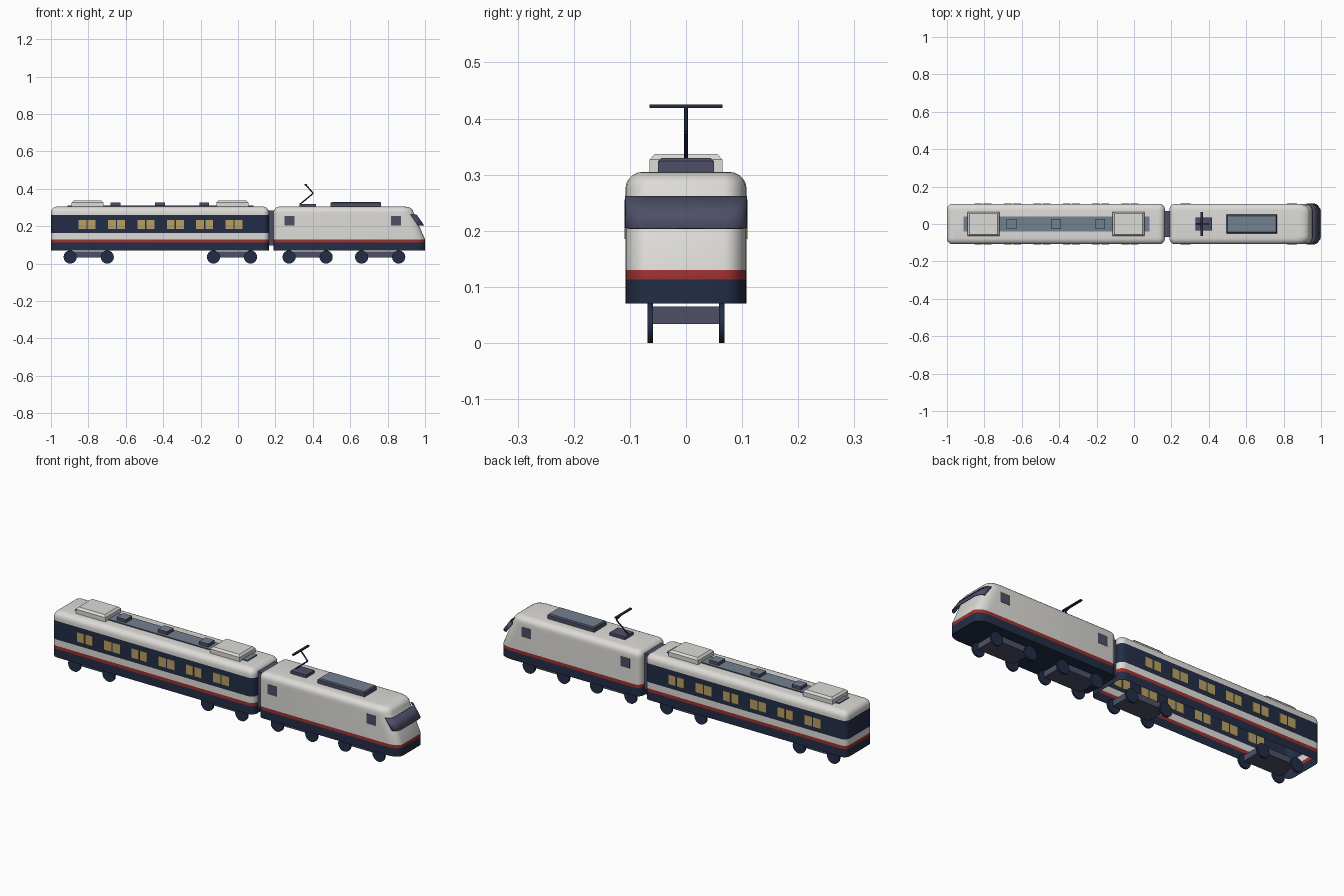
import bpy, bmesh, math
from mathutils import Vector

if "Cube" in bpy.data.objects:
    bpy.data.objects.remove(bpy.data.objects["Cube"])


def material(name, rgb):
    m = bpy.data.materials.new(name)
    m.use_nodes = True
    m.diffuse_color = (*rgb, 1)
    m.node_tree.nodes["Principled BSDF"].inputs["Base Color"].default_value = (*rgb, 1)
    return m


WHITE = material("warm white", (0.72, 0.71, 0.68))
NAVY = material("navy", (0.016, 0.026, 0.06))
RED = material("red", (0.33, 0.03, 0.027))
DARK = material("dark violet grey", (0.075, 0.078, 0.135))
SLATE = material("slate blue", (0.17, 0.22, 0.28))
AMBER = material("amber glass", (0.48, 0.35, 0.125))


def finish(name, bm, mats, rule=None, smooth=False):
    bmesh.ops.recalc_face_normals(bm, faces=bm.faces)
    if rule:
        for f in bm.faces:
            f.material_index = rule(f.calc_center_median(), f.normal)
    me = bpy.data.meshes.new(name)
    bm.to_mesh(me)
    bm.free()
    for m in mats:
        me.materials.append(m)
    ob = bpy.data.objects.new(name, me)
    bpy.context.collection.objects.link(ob)
    if smooth:
        bpy.ops.object.select_all(action='DESELECT')
        ob.select_set(True)
        bpy.context.view_layer.objects.active = ob
        bpy.ops.object.shade_smooth_by_angle(angle=math.radians(35))
    return ob


def corner(cx, cy, rx, ry, start, n):
    """Quarter ellipse of plan points, centred on cx, cy."""
    return [(cx + rx * math.cos(a), cy + ry * math.sin(a))
            for a in (start + math.pi / 2 * i / n for i in range(n + 1))]


def ring(z, x0, x1, w, r0, r1, ry0, ry1, n=5):
    """Rounded rectangle at height z; r0 at the low x end, r1 at the high x end."""
    q = math.pi / 2
    pts = (corner(x1 - r1, w - ry1, r1, ry1, 0, n) + corner(x0 + r0, w - ry0, r0, ry0, q, n)
           + corner(x0 + r0, ry0 - w, r0, ry0, 2 * q, n) + corner(x1 - r1, ry1 - w, r1, ry1, 3 * q, n))
    return [(x, y, z) for x, y in pts]


def loft(rings, floor=True):
    bm = bmesh.new()
    loops = [[bm.verts.new(p) for p in r] for r in rings]
    for a, b in zip(loops, loops[1:]):
        for i in range(len(a)):
            j = (i + 1) % len(a)
            bm.faces.new((a[i], a[j], b[j], b[i]))
    bm.faces.new(loops[-1])
    if floor:
        bm.faces.new(loops[0][::-1])
    return bm


def box(name, x0, x1, y0, y1, z0, z1, mats, chamfer=0.0, rule=None):
    def rect(z, d):
        return [(x0 + d, y0 + d, z), (x1 - d, y0 + d, z), (x1 - d, y1 - d, z), (x0 + d, y1 - d, z)]
    rings = [rect(z0, 0), rect(z1 - chamfer, 0)] + ([rect(z1, chamfer)] if chamfer else [])
    return finish(name, loft(rings), mats, rule)


def rod(name, a, b, r, mat, sides=8):
    a, b = Vector(a), Vector(b)
    d = b - a
    bm = bmesh.new()
    bmesh.ops.create_cone(bm, cap_ends=True, segments=sides, radius1=r, radius2=r, depth=d.length)
    bm.transform(d.to_track_quat('Z', 'Y').to_matrix().to_4x4())
    bmesh.ops.translate(bm, verts=bm.verts, vec=(a + b) / 2)
    return finish(name, bm, [mat], smooth=True)


W, SKIRT, STRIPE, BAND0, BAND1, SHOULDER, ROOF = 0.108, 0.113, 0.13, 0.163, 0.26, 0.275, 0.305
FLOOR, R = 0.07, 0.03
ARC = [math.pi / 2 * i / 5 for i in range(1, 6)]

# Coach shell, open underneath, painted in horizontal bands
rings = [ring(z, -1, 0.165, W, R, R, R, R) for z in (FLOOR, SKIRT, STRIPE, BAND0, BAND1, SHOULDER)]
for a in ARC:
    d = 0.032 * (1 - math.cos(a))
    r = R - 0.7 * d
    rings.append(ring(SHOULDER + R * math.sin(a), -1 + d, 0.165 - d, W - d, r, r, r, r))


def coach_paint(c, n):
    if c.z < SKIRT or BAND0 < c.z < BAND1:
        return 1
    return 2 if c.z < STRIPE else 0


def engine_paint(c, n):
    return 1 if c.z < SKIRT else 2 if c.z < STRIPE else 0


finish("coach_body", loft(rings, floor=False), [WHITE, NAVY, RED], coach_paint, True)

# Engine body with sloping nose
NOSE = [(FLOOR, 1.0), (SKIRT, 1.0), (STRIPE, 1.0), (0.205, 0.968), (BAND1, 0.945), (SHOULDER, 0.938)]
rings = [ring(z, 0.19, x, W, R, 0.065, R, 0.04) for z, x in NOSE]
for a in ARC:
    d = 0.032 * (1 - math.cos(a))
    r = R - 0.7 * d
    rings.append(ring(SHOULDER + R * math.sin(a), 0.19 + d, 0.938 - 1.5 * d, W - d,
                      r, 0.065 - d, r, 0.04 - 0.7 * d))
finish("engine_body", loft(rings), [WHITE, NAVY, RED], engine_paint, True)

# Wrap-round windscreen that stands proud at its lower edge
bm = bmesh.new()
edges = []
for z, x in ((0.205, 0.995), (0.262, 0.955)):
    rx, ry, w = 0.032, 0.04, W + 0.001
    pts = (corner(x - rx, ry - w, rx, ry, -math.pi / 2, 5) + corner(x - rx, w - ry, rx, ry, 0, 5))
    edges.append([bm.verts.new((px, py, z)) for px, py in pts])
low, high = edges
for i in range(len(low) - 1):
    bm.faces.new((low[i], low[i + 1], high[i + 1], high[i]))
screen = finish("windscreen", bm, [DARK], smooth=True)
thick = screen.modifiers.new("thickness", 'SOLIDIFY')
thick.thickness = 0.004
thick.offset = -1

# Gangway between the vehicles
box("gangway", 0.15, 0.205, -0.07, 0.07, 0.098, 0.285, [DARK])

# Side windows
for side, s in (("left", 1), ("right", -1)):
    y0, y1 = sorted((s * (W - 0.0005), s * (W + 0.0015)))
    for i in range(6):
        for k in (-1, 1):
            x = -0.807 + 0.1572 * i + k * 0.0245
            box("coach_window_" + side, x - 0.021, x + 0.021, y0, y1, 0.185, 0.234, [AMBER])
    for x in (0.275, 0.845):
        box("engine_window_" + side, x - 0.027, x + 0.027, y0, y1, 0.205, 0.256, [DARK])


def top_slate(c, n):
    return 1 if n.z > 0.9 else 0


# Coach roof equipment
box("roof_walkway", -0.912, 0.083, -0.04, 0.04, 0.302, 0.31, [DARK, SLATE], rule=top_slate)
for x in (-0.805, -0.03):
    box("roof_unit", x - 0.085, x + 0.085, -0.065, 0.065, 0.302, 0.337, [WHITE], 0.01)
for x in (-0.655, -0.417, -0.18):
    box("roof_vent", x - 0.026, x + 0.026, -0.026, 0.026, 0.305, 0.327, [DARK, SLATE], rule=top_slate)

# Engine roof equipment
box("engine_roof_unit", 0.495, 0.765, -0.05, 0.05, 0.302, 0.33, [DARK, SLATE], 0.006, top_slate)
box("collector_base", 0.328, 0.417, -0.035, 0.035, 0.302, 0.32, [DARK])
rod("collector_lower_arm", (0.332, 0, 0.318), (0.402, 0, 0.376), 0.0035, NAVY)
rod("collector_upper_arm", (0.402, 0, 0.376), (0.362, 0, 0.422), 0.0035, NAVY)
box("collector_bar", 0.356, 0.368, -0.065, 0.065, 0.419, 0.425, [NAVY])

# Bogies with two axles each
for x in (-0.798, -0.032, 0.372, 0.76):
    box("bogie_frame", x - 0.105, x + 0.105, -0.06, 0.06, 0.034, 0.065, [DARK])
    for dx in (-0.099, 0.099):
        for s in (-1, 1):
            rod("wheel", (x + dx, s * 0.059, 0.0355), (x + dx, s * 0.069, 0.0355), 0.0355, NAVY, 16)
